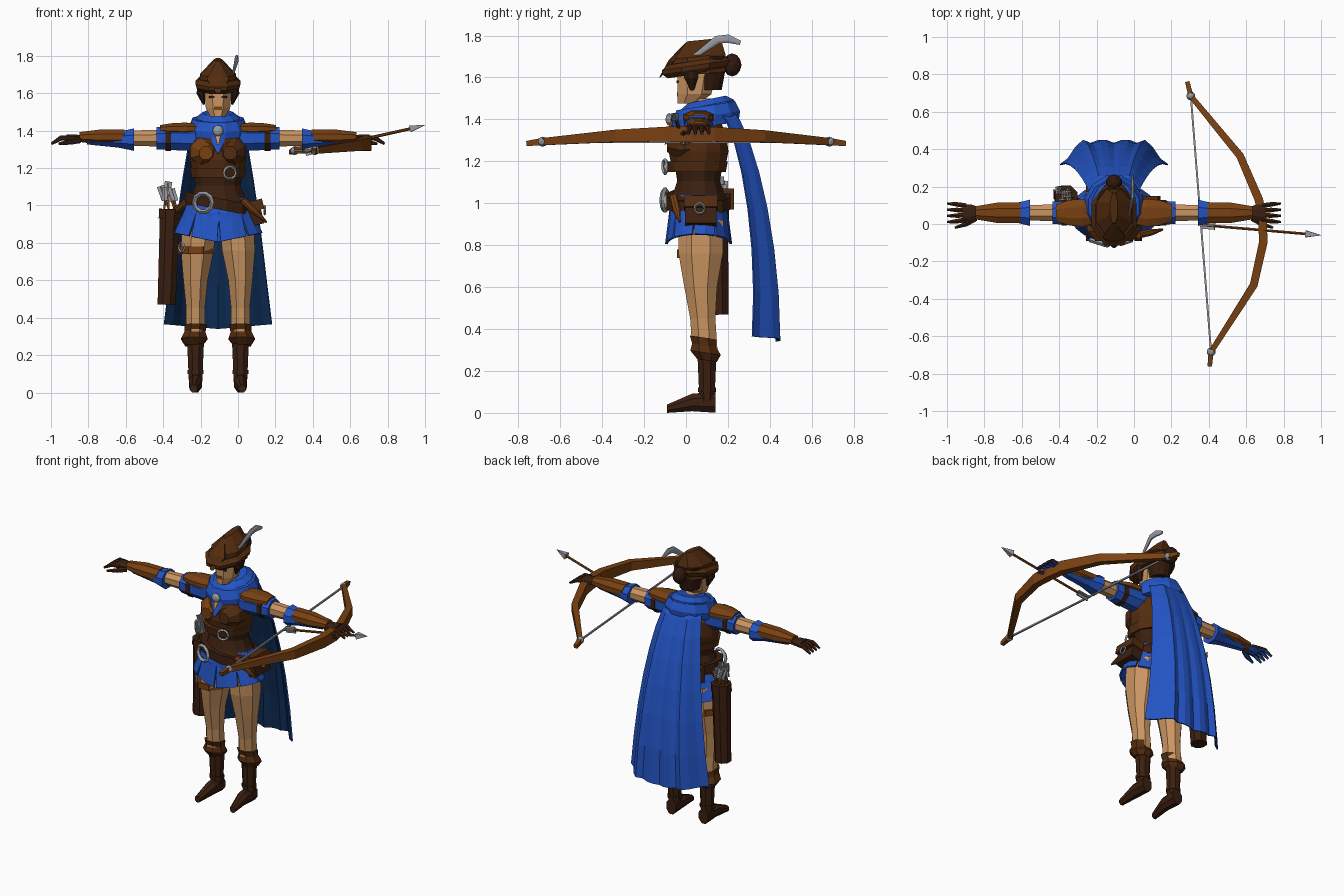
import bpy, bmesh, math, random
from mathutils import Vector

if "Cube" in bpy.data.objects:
    bpy.data.objects.remove(bpy.data.objects["Cube"])
random.seed(4)
BODY_X = -0.107  # body centre line
SPINE_Y = 0.06
ARM_Z = 1.36
UP = Vector((0, 0, 1))
BACK = Vector((0, 1, 0))
SIDES = (("right", -1), ("left", 1))

def material(name, *colour):
    mat = bpy.data.materials.new(name)
    mat.use_nodes = True
    mat.diffuse_color = (*colour, 1)
    for node in mat.node_tree.nodes:
        if node.type == "BSDF_PRINCIPLED":
            node.inputs["Base Color"].default_value = (*colour, 1)
    return mat

skin = material("skin", .59, .3, .12)
blue = material("blue cloth", .017, .09, .56)
navy = material("cape lining", .004, .025, .09)
tan = material("tan leather", .19, .052, .006)
brown = material("brown leather", .085, .025, .005)
dark = material("dark leather", .043, .014, .005)
hair = material("hair", .03, .01, .004)
metal = material("grey metal", .32, .33, .36)

def make(name, mat, verts, faces, side=1, origin=BODY_X, closed=True):
    """Build an object from points measured off the body centre line."""
    bm = bmesh.new()
    made = [bm.verts.new((origin + side * x, y, z)) for x, y, z in verts]
    for face in faces:
        bm.faces.new([made[i] for i in face])
    if closed:
        bmesh.ops.recalc_face_normals(bm, faces=bm.faces)
    mesh = bpy.data.meshes.new(name)
    bm.to_mesh(mesh)
    bm.free()
    mesh.materials.append(mat)
    obj = bpy.data.objects.new(name, mesh)
    bpy.context.collection.objects.link(obj)
    return obj

def sample(values, t):
    """Value at fraction t along an evenly spaced list."""
    if len(values) == 1:
        return values[0]
    place = t * (len(values) - 1)
    i = min(int(place), len(values) - 2)
    return values[i] + (values[i + 1] - values[i]) * (place - i)

def sweep(name, mat, path, radii, flat=(1,), side=1, origin=BODY_X, sides=8, aim=None):
    """Sweep a polygon along a path; flat is height over width, aim fixes the ring direction."""
    path = [Vector(p) for p in path]
    count = max(len(path), len(radii))
    spots = [sample(path, i / (count - 1)) for i in range(count)]
    verts = []
    for i, spot in enumerate(spots):
        ahead = Vector(aim) if aim else spots[min(i + 1, count - 1)] - spots[max(i - 1, 0)]
        ahead.normalize()
        across = ahead.cross(BACK if abs(ahead.z) > .9 else UP).normalized()
        over = across.cross(ahead) * sample(flat, i / (count - 1))
        radius = sample(radii, i / (count - 1)) / math.cos(math.pi / sides)
        for j in range(sides):
            a = math.tau * (j + .5) / sides
            verts.append(spot + radius * (across * math.cos(a) + over * math.sin(a)))
    faces = [(r + i, r + (i + 1) % sides, r + sides + (i + 1) % sides, r + sides + i)
             for r in range(0, len(verts) - sides, sides) for i in range(sides)]
    faces += [range(sides), range(len(verts) - sides, len(verts))]
    return make(name, mat, verts, faces, side, origin)

def band(name, mat, low, high, radii, flat=(.85,), y=SPINE_Y, aim=UP):
    sweep(name, mat, [(0, y, low), (0, y, high)], radii, flat, sides=12, aim=aim)

def arm_part(name, mat, start, end, radii, flat=1, z=ARM_Z):
    return [sweep(word + name, mat, [(start, SPINE_Y, z), (end, SPINE_Y, z)], radii, (flat,), side)
            for word, side in SIDES]

def blue_underside(obj):
    obj.data.materials.append(blue)
    for face in obj.data.polygons:
        face.material_index = int(face.normal.z < -.5)

def finish(name, mat, scale):
    obj = bpy.context.object
    obj.name, obj.scale = name, scale
    obj.data.materials.append(mat)
    return obj

def place(x, y, z, origin=BODY_X):
    return (origin + x, y, z)

def box(name, mat, centre, size, lean=0):
    bpy.ops.mesh.primitive_cube_add(size=1, location=place(*centre), rotation=(0, lean, 0))
    finish(name, mat, size)

def ball(name, mat, centre, scale, origin=BODY_X):
    bpy.ops.mesh.primitive_ico_sphere_add(subdivisions=2, radius=1, location=place(*centre, origin))
    finish(name, mat, scale)

def buckle(name, centre, radius, turn):
    bpy.ops.mesh.primitive_torus_add(major_segments=10, minor_segments=4, major_radius=radius, minor_radius=radius / 4,
                                     location=place(*centre), rotation=(math.pi / 2, 0, turn))
    finish(name, metal, (1, 1, 1))

# Head, hair and face marks
band("neck", skin, 1.36, 1.5, [.045], (1,), y=.08)
sweep("head", skin, [(0, .01, 1.475), (0, .04, 1.52), (0, .06, 1.7)], [.04, .065, .08], (1.25,), aim=UP)
band("hair_back", hair, 1.54, 1.7, [.06, .09], (1,), y=.11)
ball("hair_bun", hair, (0, .22, 1.66), (.045, .045, .055))
box("mouth", tan, (0, -.039, 1.52), (.045, .009, .02))
for word, side in SIDES:
    sweep(word + "_hair_lock", hair, [(.085, .02, 1.66), (.09, .025, 1.6), (.075, .03, 1.54)], [.026, .024, .006], (1.4,), side)
    box(word + "_eye", hair, (side * .033, -.04, 1.58), (.03, .009, .012))

# Hat with upturned brim and feather
sweep("hat_crown", brown, [(0, .06, 1.615), (0, .06, 1.7), (0, .085, 1.78)], [.1, .095, .02], [1.3, 1.35, 4], aim=(0, -.1, 1))
sweep("hat_brim", brown, [(0, .04, 1.615), (0, .05, 1.68)], [.095, .115, .12, .1], (1.36,), aim=(0, -.15, 1))
sweep("hat_peak", brown, [(0, -.125, 1.6), (0, -.07, 1.675), (0, 0, 1.765)], [.01, .06, .01], (.25,))
sweep("feather", metal, [(.08, .04, 1.7), (.1, .15, 1.78), (.1, .2, 1.785), (.1, .26, 1.765)], [.005, .01, .01, .005], (2,))

# Torso, corset and bodice
band("corset", dark, 1, 1.16, [.17, .14, .12, .13])
band("bodice", brown, 1.15, 1.44, [.13, .15, .15, .1], [.95, .95, .7])
band("under_bust_belt", brown, 1.15, 1.2, [.14, .15], (1,), y=.05)
band("hip_belt", dark, .98, 1.04, [.18], aim=(.2, 0, 1))
for (word, side), mat in zip(SIDES, (tan, brown)):
    sweep(word + "_breast_plate", mat, [(side * .07, .02, 1.29), (side * .065, -.09, 1.28)], [.08, .075, .035], aim=BACK)
sweep("collar_point", blue, [(0, -.02, 1.4), (0, -.1, 1.28)], [.07, .005], (.5,))
sweep("throat", skin, [(0, -.065, 1.39), (0, -.1, 1.32)], [.02, .002], (.4,))

# Cowl with a rolled collar
band("cowl", blue, 1.365, 1.465, [.15, .157, .135], (1.05,), y=.095, aim=(0, -.15, 1))
band("cowl_roll", blue, 1.44, 1.495, [.12, .115, .08], (1.15,), y=.1, aim=(0, -.2, 1))
ball("brooch", metal, (0, -.08, 1.4), (.03, .018, .03))

# Cape, a folded sheet that widens and bows backwards as it falls, with a dark lining
ROWS, COLS = 7, 14
cape = []
for r in range(ROWS + 1):
    fall = (r / ROWS) ** 1.5
    back = .2 + .25 * math.sin(fall * math.pi / 2) ** .6
    for c in range(COLS + 1):
        t = 2 * c / COLS - 1
        fold = .016 * fall * (c % 3 == 1)
        curl = (.06 + .07 * fall) * max(0, abs(t) / .4 - 1.5)
        hem = .025 * abs(t) * (r == ROWS)
        cape.append(((.12 + .17 * fall ** .7) * t, back - curl - fold, 1.46 - 1.12 * fall + hem))
width = COLS + 1
corners = [r * width + c for r in range(ROWS) for c in range(COLS)]
cloak = make("cape", blue, cape, [(i, i + 1, i + width + 1, i + width) for i in corners], closed=False)
cloak.data.materials.append(navy)
lining = cloak.modifiers.new("lining", "SOLIDIFY")
lining.thickness, lining.material_offset = .008, 1

# Tunic skirt with separate hem panels
band("skirt", blue, .88, 1.04, [.185, .185, .155], (.75,))
PANELS = 9
for k in range(PANELS):
    middle = math.tau * k / PANELS - 1.2
    verts = []
    for fall in (0, .5, 1):
        for step in (-1, 0, 1):
            a = middle + step * (.36 - .05 * fall)
            lift = .05 * fall * abs(math.cos(a))
            verts.append(((.17 + .07 * fall) * math.cos(a), SPINE_Y + (.135 + .025 * fall) * math.sin(a), 1 - .195 * fall + lift))
    panel = make("skirt_panel", blue, verts, [(i + 3, i + 4, i + 1, i) for i in (0, 1, 3, 4)], closed=False)
    panel.modifiers.new("thickness", "SOLIDIFY").thickness = .012

# Legs, boots and fingers
LEG_X = .12
for word, side in SIDES:
    sweep(word + "_leg", skin, [(.1, .07, .92), (LEG_X, .07, .6), (LEG_X, .09, .3)], [.09, .088, .065, .05, .05], (1.2,), side, aim=UP)
    sweep(word + "_boot_cuff", brown, [(.13, .1, .25), (LEG_X, .08, .36)], [.045, .07, .055, .06], (1.05,), side, aim=(0, .15, 1))
    sweep(word + "_boot_shaft", dark, [(LEG_X, .1, .04), (LEG_X, .1, .27)], [.035, .045], side=side)
    sweep(word + "_ankle_strap", dark, [(LEG_X, .1, .1), (LEG_X, .1, .12)], [.043], side=side)
    sweep(word + "_boot_foot", dark, [(.13, -.09, .02), (LEG_X, .03, .05), (LEG_X, .14, .05)], [.02, .035, .035], [1, 1.4], side, aim=BACK)
    for i in range(4):
        knuckle = [(x, SPINE_Y + (i - 1.5) * gap, ARM_Z - drop) for x, gap, drop in ((.79, .025, 0), (.84, .03, 0), (.89, .033, .03))]
        blue_underside(sweep(word + "_finger", dark, knuckle, [.013, .012, .006], side=side, sides=6))
    thumb = [(.74, .03, 1.35), (.79, 0, 1.34), (.85, -.02, 1.33)]
    blue_underside(sweep(word + "_thumb", dark, thumb, [.015, .013, .006], side=side, sides=6))

# Arms, sleeves, bracers and palms
arm_part("_arm", skin, .1, .5, [.05, .045, .04])
arm_part("_sleeve", blue, .1, .33, [.07, .06])
arm_part("_shoulder_pad", tan, .1, .31, [.055, .074, .068, .045], .45, z=1.41)
arm_part("_sleeve_strap", dark, .25, .28, [.068])
arm_part("_cuff", blue, .45, .7, [.07, .05, .04, .03], .85, z=1.352)
arm_part("_bracer", tan, .5, .74, [.055, .055, .035], .75, z=1.366)
for palm in arm_part("_palm", dark, .72, .81, [.03, .045, .045], .45):
    blue_underside(palm)

# Quiver with arrows on the right hip
base, mouth = Vector((-.275, .155, .47)), Vector((-.255, .145, .98))
sweep("quiver", dark, [base, mouth], [.048, .055])
sweep("quiver_rim", dark, [base.lerp(mouth, .9), mouth], [.06])
SHAFTS = 7
for i in range(SHAFTS):
    a = i * math.tau / SHAFTS
    foot = mouth + Vector((math.cos(a), math.sin(a), 0)) * .036
    tip = foot + Vector((random.uniform(-.05, .03), 0, random.uniform(.1, .16)))
    sweep("quiver_arrow", tan, [foot, tip], [.005], sides=4)
    for radius, flat in ((.02, .2), (.004, 5)):
        sweep("quiver_fletching", metal, [foot.lerp(tip, .4), tip], [radius], (flat,), sides=4)
sweep("thigh_strap", tan, [(-LEG_X, .065, .74), (-LEG_X, .065, .78)], [.094], (1.15,))
sweep("quiver_strap", brown, [(-.15, .09, 1.03), (-.25, .12, .95)], [.02])

# Buckles, pouches and knife on the belts
buckle("thigh_buckle", (-.195, -.01, .775), .024, -.9)
buckle("hip_buckle", (-.08, -.1, 1.015), .05, -.3)
buckle("bust_buckle", (.065, -.1, 1.175), .033, .3)
buckle("pouch_clasp", (.25, .065, .975), .024, math.pi / 2)
LEAN = -.25
box("pouch", dark, (.2, .07, .955), (.07, .15, .12), LEAN)
box("pouch_flap", brown, (.2, .07, 1), (.085, .16, .055), LEAN)
box("back_pouch", brown, (-.09, .2, 1.02), (.12, .06, .1))
sweep("knife_sheath", tan, [(.13, -.06, 1.03), (.26, -.03, .91)], [.018, .018, .005])

# Bow, an angular limb thickest at the grip, with its string
bow, thick = [], []
for t in (-1, -.9, -.43, -.13, .03, .17, .48, .9, 1):
    bow.append((.69 - min(.41 * t * t, .345) - .06 * t, .76 * t, 1.33 - .045 * t * t))
    thick.append(.023 - .011 * t * t)
sweep("bow", tan, bow, thick, [1, 1.4, 1.7, 1.4, 1], origin=0, sides=4)
for end in (1, -2):
    ball("bow_nock", metal, bow[end], (.024, .024, .024), origin=0)
sweep("bow_string", metal, [bow[1], bow[-2]], [.005], origin=0, sides=4)

# Arrow resting on the bow
tail, neck, tip = Vector((.36, -.005, 1.285)), Vector((.92, -.053, 1.41)), Vector((.999, -.06, 1.43))
sweep("arrow_shaft", tan, [tail, neck], [.007], origin=0, sides=6)
sweep("arrow_head", metal, [neck, tip], [.018, .001], origin=0, sides=4)
for radius, flat in ((.02, .2), (.004, 5)):
    sweep("arrow_fletching", metal, [tail, tail.lerp(neck, .13)], [radius], (flat,), origin=0, sides=4)
